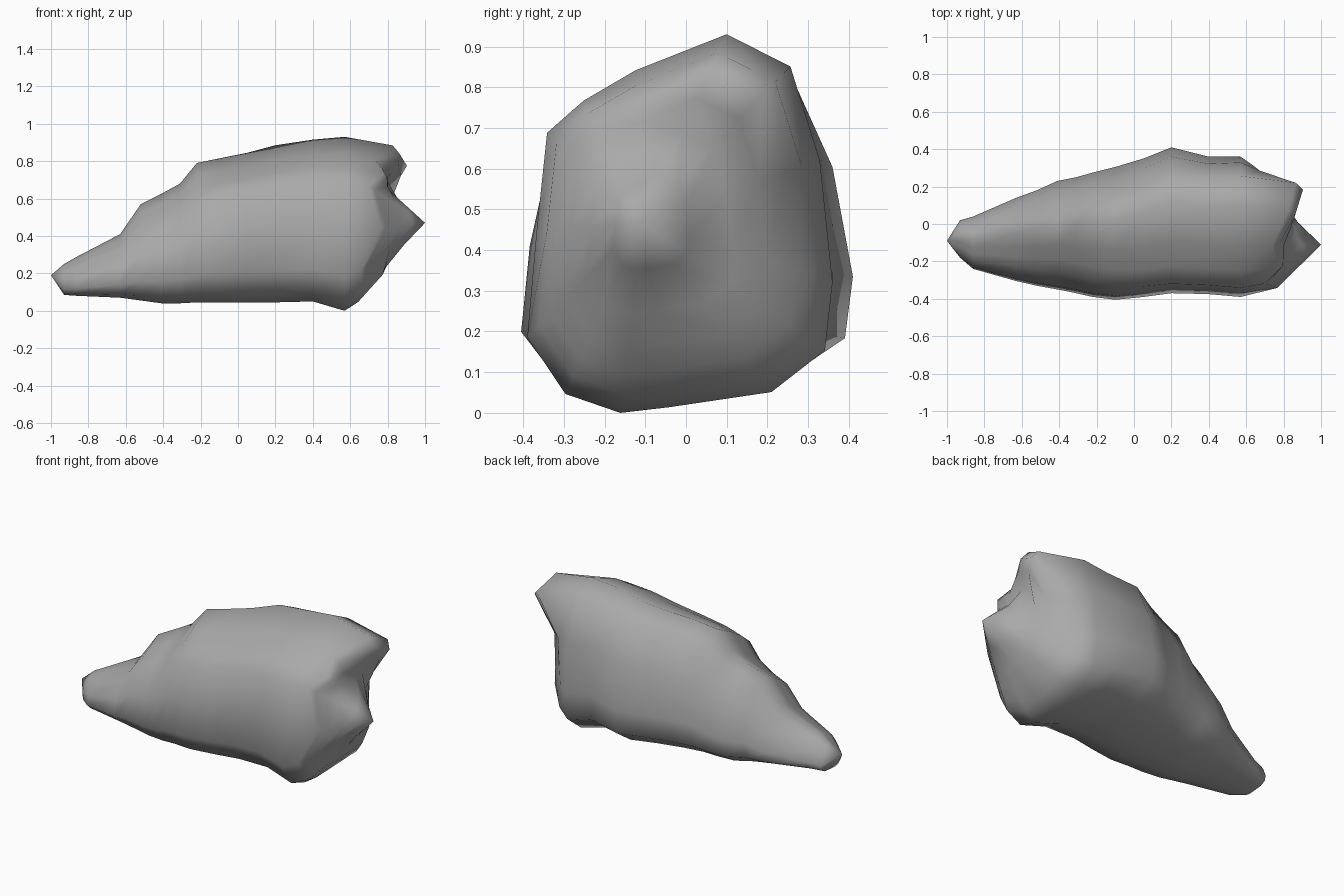
import bpy, bmesh
from math import hypot

cube = bpy.data.objects.get("Cube")
if cube:
    bpy.data.objects.remove(cube)

# Plain grey stone
stone = bpy.data.materials.new("grey stone")
stone.use_nodes = True
grey = (0.4, 0.4, 0.4, 1)
stone.diffuse_color = grey
bsdf = stone.node_tree.nodes["Principled BSDF"]
bsdf.inputs["Base Color"].default_value = grey
bsdf.inputs["Roughness"].default_value = 0.9

# Leaning, rounded cross-section in a unit box
PROFILE = [(-0.39, -1), (-0.75, -0.9), (-1, -0.6), (-0.94, -0.05), (-0.87, 0.48),
           (-0.63, 0.65), (-0.29, 0.81), (0.33, 1), (0.77, 0.83), (0.94, 0.33),
           (1, -0.31), (0.95, -0.67), (0.6, -0.89), (-0.07, -0.97)]

# Extents along the length: x, y min, y max, z min, z max
STATIONS = [(-0.93, -0.18, 0.02, 0.085, 0.25), (-0.86, -0.24, 0.04, 0.08, 0.29),
            (-0.63, -0.305, 0.14, 0.07, 0.41), (-0.52, -0.33, 0.18, 0.055, 0.57),
            (-0.41, -0.35, 0.23, 0.04, 0.625), (-0.31, -0.37, 0.25, 0.04, 0.68),
            (-0.22, -0.39, 0.275, 0.045, 0.79), (-0.1, -0.405, 0.305, 0.045, 0.815),
            (0.05, -0.39, 0.35, 0.045, 0.845), (0.2, -0.37, 0.41, 0.045, 0.885),
            (0.4, -0.375, 0.36, 0.05, 0.915), (0.57, -0.39, 0.36, 0, 0.93)]
SPUR = (1, -0.11, 0.47)
LOBE = (0.96, 0.13, 0.79)


def slope(y, z, peak, above, below):
    """Length reached at y, z by a cone falling away from a peak."""
    dz = z - peak[2]
    return peak[0] - hypot(y - peak[1], dz * (above if dz > 0 else below))


def end_x(y, z):
    """Broad end: a bevelled plateau with a pointed spur and a lobe over it."""
    plateau = min(0.8, 0.95 - y, 1.02 + y, 0.6 + 0.9 * z, 1.5 - 0.95 * z)
    return max(plateau, slope(y, z, SPUR, 1.1, 0.95), slope(y, z, LOBE, 1.3, 1.3))


def section(x, y0, y1, z0, z1):
    """Cross-section in the given extents, shoulders narrowing to the tail."""
    points = []
    for u, v in PROFILE:
        taper = 0.1 - 0.9 * x if u < 0 else 0.3 - 0.4 * x
        u *= 1 - min(0.5, max(0, taper)) * max(0, v)
        points.append(((y0 + y1) / 2 + u * (y1 - y0) / 2,
                       (z0 + z1) / 2 + v * (z1 - z0) / 2))
    return points


bm = bmesh.new()
rings = []

# Tapered body, cut back where it meets the end
for station in STATIONS:
    x = station[0]
    rings.append([bm.verts.new((min(x, end_x(y, z)) if x > 0.5 else x, y, z))
                  for y, z in section(*station)])

# Broad end: rings closing on the spur
rim = section(*STATIONS[-1])
for scale in (0.9, 0.8, 0.66, 0.48, 0.25):
    ring = []
    for y, z in rim:
        y = SPUR[1] + (y - SPUR[1]) * scale
        z = SPUR[2] + (z - SPUR[2]) * scale
        ring.append(bm.verts.new((end_x(y, z), y, z)))
    rings.append(ring)

# Skin between the rings, then the two pointed tips
n = len(PROFILE)
for a, b in zip(rings, rings[1:]):
    for i in range(n):
        j = (i + 1) % n
        bm.faces.new((a[i], a[j], b[j], b[i]))
for ring, point in ((rings[0], (-1, -0.09, 0.19)), (rings[-1], SPUR)):
    tip = bm.verts.new(point)
    for i in range(n):
        bm.faces.new((ring[i], ring[(i + 1) % n], tip))

bmesh.ops.recalc_face_normals(bm, faces=bm.faces)
for face in bm.faces:
    face.smooth = True

mesh = bpy.data.meshes.new("boulder")
bm.to_mesh(mesh)
bm.free()
mesh.materials.append(stone)
boulder = bpy.data.objects.new("boulder", mesh)
bpy.context.collection.objects.link(boulder)
